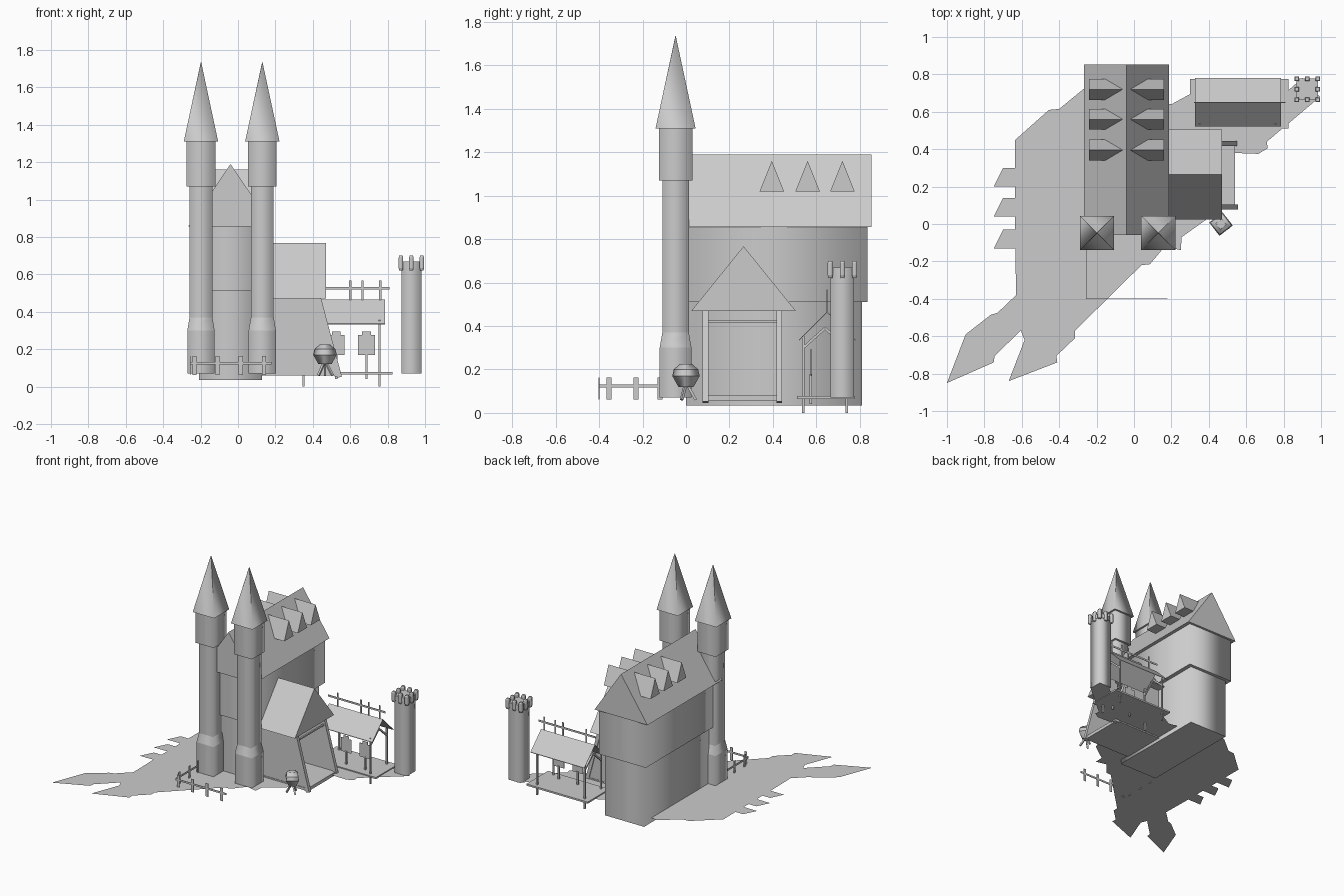
import bpy
import bmesh
from math import radians
from mathutils import Vector

if "Cube" in bpy.data.objects:
    bpy.data.objects.remove(bpy.data.objects["Cube"], do_unlink=True)

GREY = (0.6, 0.6, 0.6, 1.0)
stone = bpy.data.materials.new("stone_grey")
stone.use_nodes = True
stone.diffuse_color = GREY
stone.node_tree.nodes["Principled BSDF"].inputs["Base Color"].default_value = GREY


def finish(name, bm):
    mesh = bpy.data.meshes.new(name)
    bm.to_mesh(mesh)
    bm.free()
    mesh.materials.append(stone)
    obj = bpy.data.objects.new(name, mesh)
    bpy.context.collection.objects.link(obj)
    return obj


def loft(name, centre, rings):
    """Stack of rectangular rings (half_x, half_y, z); corners shade softly, levels stay sharp."""
    bm = bmesh.new()

    def ring(level):
        half_x, half_y, z = level
        signs = ((-1, -1), (1, -1), (1, 1), (-1, 1))
        return [bm.verts.new((centre[0] + sx * half_x, centre[1] + sy * half_y, z))
                for sx, sy in signs]

    for lower, upper in zip(rings, rings[1:]):
        a, b = ring(lower), ring(upper)
        for i in range(len(a)):
            j = (i + 1) % len(a)
            bm.faces.new((a[i], a[j], b[j], b[i])).smooth = True
    bm.faces.new(ring(rings[0])[::-1])
    bm.faces.new(ring(rings[-1]))
    return finish(name, bm)


def box(name, x, y, z):
    """Box from (low, high) ranges."""
    middle = (sum(x) / 2, sum(y) / 2)
    bm = bmesh.new()
    bmesh.ops.create_cube(bm, size=1)
    bmesh.ops.scale(bm, vec=(x[1] - x[0], y[1] - y[0], z[1] - z[0]), verts=bm.verts)
    bmesh.ops.translate(bm, vec=(*middle, sum(z) / 2), verts=bm.verts)
    return finish(name, bm)


def beam(name, start, end, width=0.012, depth=None):
    """Square bar between two points."""
    start, end = Vector(start), Vector(end)
    span = end - start
    bm = bmesh.new()
    bmesh.ops.create_cube(bm, size=1)
    bmesh.ops.scale(bm, vec=(width, depth or width, span.length), verts=bm.verts)
    bmesh.ops.rotate(bm, matrix=Vector((0, 0, 1)).rotation_difference(span).to_matrix(),
                     verts=bm.verts)
    bmesh.ops.translate(bm, vec=(start + end) / 2, verts=bm.verts)
    return finish(name, bm)


def prism(name, profile, low, high, axis):
    """Extrude a (side, height) profile along the x or y axis."""
    bm = bmesh.new()
    if axis == "x":
        points = [(low, side, z) for side, z in profile]
        shift = (high - low, 0, 0)
    else:
        points = [(side, low, z) for side, z in profile]
        shift = (0, high - low, 0)
    face = bm.faces.new([bm.verts.new(p) for p in points])
    grown = bmesh.ops.extrude_face_region(bm, geom=[face], use_keep_orig=True)["geom"]
    bmesh.ops.translate(bm, vec=shift,
                        verts=[g for g in grown if isinstance(g, bmesh.types.BMVert)])
    bmesh.ops.recalc_face_normals(bm, faces=bm.faces)
    return finish(name, bm)


# Ragged ground sheet
GROUND = 0.07
outline = [(-.26, .73), (-.4, .615), (-.455, .61), (-.635, .45)]
for tip in (.3, .14, -.03):
    outline += [(-.635, tip), (-.7, tip), (-.75, tip - .1), (-.635, tip - .1)]
outline += [(-.63, -.38), (-.73, -.475), (-.765, -.485), (-.9, -.59), (-1, -.85),
            (-.75, -.74), (-.745, -.705), (-.605, -.57), (-.585, -.62), (-.67, -.84),
            (-.41, -.74), (-.415, -.705), (-.315, -.61), (-.315, -.57), (.04, -.22),
            (.085, -.215), (.165, -.12), (.25, -.14), (.255, -.07), (.395, .03),
            (.53, .38), (.665, .375), (.715, .405), (.71, .44), (.995, .68),
            (.9, .78), (.82, .71), (.31, .7), (.2, .64)]
sheet = bmesh.new()
land = sheet.faces.new([sheet.verts.new((x, y, GROUND)) for x, y in outline])
land.normal_update()
if land.normal.z < 0:
    land.normal_flip()
bmesh.ops.triangulate(sheet, faces=[land])
finish("ground", sheet)

# Main hall: two storeys under a steep gable roof
AXIS = -0.04
loft("hall_lower_walls", (AXIS, .405), [(.168, .405, .035), (.168, .405, .51)])
loft("hall_upper_walls", (AXIS, .405), [(.2, .43, .51), (.2, .43, .86)])
prism("hall_roof", [(AXIS - .227, .855), (AXIS + .227, .855), (AXIS, 1.19)], -.06, .853, "y")

# Dormers on both slopes
for side, label in ((1, "left"), (-1, "right")):
    for y in (.395, .56, .72):
        prism("dormer_" + label, [(y - .056, 1.02), (y + .056, 1.02), (y, 1.16)],
              AXIS, AXIS + side * .2, "x")

# Twin front towers with spires
for x, label in ((.13, "left"), (-.198, "right")):
    spot = (x, -.048)
    loft("front_tower_" + label, spot,
         [(.073, .073, GROUND), (.073, .073, .3), (.061, .061, .37), (.061, .061, 1.07)])
    loft("tower_head_" + label, spot, [(.077, .077, 1.07), (.077, .077, 1.31)])
    loft("tower_spire_" + label, spot, [(.092, .092, 1.31), (.001, .001, 1.735)])

# Side wing: open-ended with outward-leaning posts
prism("wing_roof", [(.025, .47), (.505, .47), (.265, .767)], .1, .47, "x")
for y, label in ((.09, "front"), (.43, "back")):
    prism("wing_wall_" + label, [(.1, GROUND), (.53, GROUND), (.42, .47), (.1, .47)],
          y - .006, y + .006, "y")
    beam("wing_post_" + label, (.43, y, .475), (.543, y, .05), .026)
box("wing_floor", (.1, .53), (.08, .44), (GROUND - .01, GROUND + .01))
box("wing_sill", (.515, .54), (.08, .44), (GROUND - .015, GROUND + .01))
beam("wing_lintel", (.44, .08, .42), (.44, .44, .42))

# Cauldron on splayed legs
pot = loft("cauldron", (0, 0), [(.025, .025, .12), (.045, .045, .17),
                                (.04, .04, .2), (.02, .02, .225)])
pot.location = (.465, 0, 0)
pot.rotation_euler.z = radians(38)
for dx, dy in ((-.035, -.02), (.04, -.02), (0, .045)):
    beam("cauldron_leg", (.465, 0, .14), (.465 + dx, dy, .06))

# Stall: deck on stilts, thin gable roof, ridge rail
box("stall_deck", (.3, .825), (.51, .775), (.065, .078))
for x in (.35, .757):
    for y, inward in ((.54, 1), (.74, -1)):
        beam("stall_post", (x, y, 0), (x, y, .355))
        beam("stall_rafter", (x, y, .3), (x, y + inward * .1, .39))
prism("stall_roof", [(.52, .337), (.65, .466), (.78, .337), (.78, .333), (.65, .461),
                     (.52, .333)], .325, .787, "x")
box("ridge_rail", (.32, .81), (.647, .651), (.518, .532))
for x in (.4, .6, .665, .76):
    box("ridge_rail_post", (x - .006, x + .006), (.647, .651), (.46, .567))

# Signs on the stall deck
for x in (.525, .687):
    beam("sign_post", (x, .575, .04), (x, .575, .18))
    box("sign_board", (x - .045, x + .045), (.573, .577), (.17, .275))
    box("sign_top", (x - .023, x + .023), (.573, .577), (.275, .295))

# Small battlemented watchtower
WATCH = (.927, .72)
loft("watchtower", WATCH, [(.054, .054, GROUND), (.054, .054, .655)])
loft("watchtower_crown", WATCH, [(.058, .058, .635), (.058, .058, .67)])
for i in (-1, 0, 1):
    for j in (-1, 0, 1):
        if i or j:
            loft("merlon", (WATCH[0] + i * .056, WATCH[1] + j * .056),
                 [(.009, .009, .62), (.012, .012, .635), (.012, .012, .69), (.009, .009, .7)])

# Corner fence of thin boards
box("fence_rail_front", (-.255, .18), (-.402, -.398), (.117, .131))
for x in (-.232, -.11, .015, .14):
    box("fence_post_front", (x - .011, x + .011), (-.402, -.398), (.062, .163))
box("fence_rail_side", (-.257, -.253), (-.4, -.11), (.117, .131))
for y in (-.355, -.23, -.12):
    box("fence_post_side", (-.257, -.253), (y - .011, y + .011), (.062, .163))
